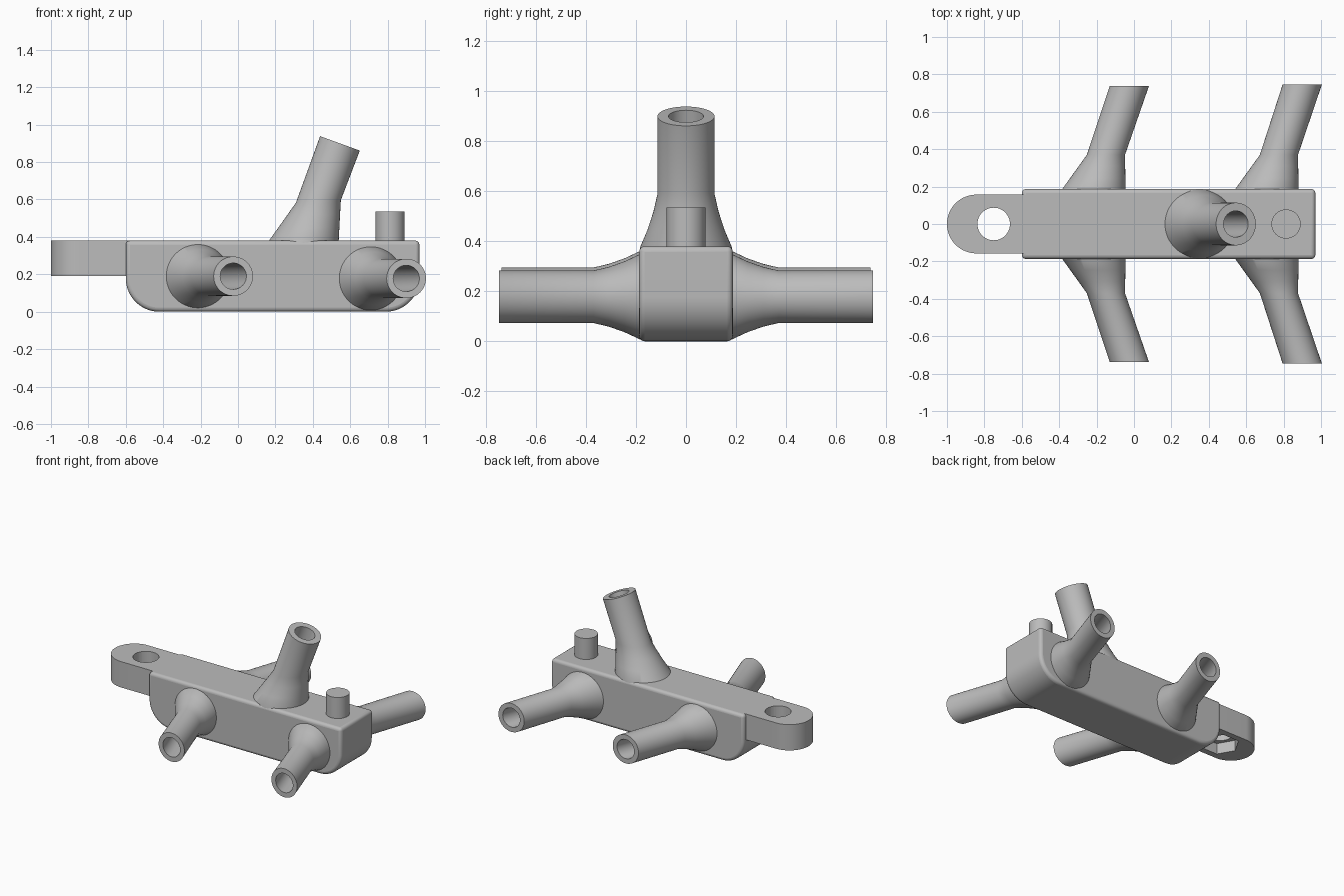
import bpy, bmesh
from math import sin, cos, pi, radians

if "Cube" in bpy.data.objects:
    bpy.data.objects.remove(bpy.data.objects["Cube"])

grey = bpy.data.materials.new("plain grey")
grey.use_nodes = True
colour = (0.5, 0.5, 0.5, 1)
grey.diffuse_color = colour
grey.node_tree.nodes["Principled BSDF"].inputs["Base Color"].default_value = colour


def finish(name, bm):
    bmesh.ops.recalc_face_normals(bm, faces=bm.faces)
    mesh = bpy.data.meshes.new(name)
    bm.to_mesh(mesh)
    bm.free()
    obj = bpy.data.objects.new(name, mesh)
    bpy.context.collection.objects.link(obj)
    mesh.materials.append(grey)
    return obj


def smooth(obj, angle=30):
    bpy.ops.object.select_all(action='DESELECT')
    obj.select_set(True)
    bpy.context.view_layer.objects.active = obj
    bpy.ops.object.shade_smooth_by_angle(angle=radians(angle))


def prism(name, outline, offset):
    """Extrude a closed outline of 3D points by an offset vector."""
    bm = bmesh.new()
    face = bm.faces.new([bm.verts.new(p) for p in outline])
    ext = bmesh.ops.extrude_face_region(bm, geom=[face])
    moved = [g for g in ext["geom"] if isinstance(g, bmesh.types.BMVert)]
    bmesh.ops.translate(bm, verts=moved, vec=offset)
    return finish(name, bm)


def arc(cx, cy, r, start, end, n):
    angles = [radians(start + (end - start) * i / n) for i in range(n + 1)]
    return [(cx + r * cos(a), cy + r * sin(a)) for a in angles]


def loft(name, rings, sides=64):
    """Skin rings given as (x, z, radius x, radius y, tilt), capping both ends."""
    bm = bmesh.new()
    loops = []
    for x, z, rx, ry, tilt in rings:
        a = radians(tilt)
        loops.append([bm.verts.new((x + rx * cos(t) * cos(a), ry * sin(t), z - rx * cos(t) * sin(a)))
                      for t in [2 * pi * i / sides for i in range(sides)]])
    for lo, hi in zip(loops, loops[1:]):
        for i in range(sides):
            j = (i + 1) % sides
            bm.faces.new((lo[i], lo[j], hi[j], hi[i]))
    bm.faces.new(loops[0])
    bm.faces.new(loops[-1])
    return finish(name, bm)


def flare(base, neck, dip=0.007):
    """Rings from base to neck with a slight waist."""
    rings = [base]
    for f in (0.33, 0.67):
        x, z, rx, ry, tilt = [b + (n - b) * f for b, n in zip(base, neck)]
        rings.append((x, z, rx, ry - dip, tilt))
    return rings + [neck]


# Body block with rounded lower ends and softened edges
top, half = 0.38, 0.187
profile = [(-0.6, top)] + arc(-0.42, 0.18, 0.18, 180, 270, 16)
profile += arc(0.79, 0.18, 0.18, 270, 360, 16) + [(0.97, top)]
body = prism("body", [(x, -half, z) for x, z in profile], (0, 2 * half, 0))
bevel = body.modifiers.new("soft edges", 'BEVEL')
bevel.width = 0.022
bevel.segments = 4
bevel.limit_method = 'ANGLE'
bevel.angle_limit = radians(40)
smooth(body)

# Mounting tab with a round bolt hole and a hexagonal nut recess
outline = arc(-0.843, 0, 0.157, 90, 270, 32) + [(-0.56, -0.157), (-0.56, 0.157)]
tab = prism("mounting_tab", [(x, y, 0.19) for x, y in outline], (0, 0, 0.19))
for label, radius, sides, low, depth in (("bolt_hole_cutter", 0.087, 48, 0.1, 0.4),
                                         ("nut_recess_cutter", 0.13, 6, 0.1, 0.17)):
    ring = arc(-0.75, 0, radius, 0, 360, sides)[:-1]
    cutter = prism(label, [(x, y, low) for x, y in ring], (0, 0, depth))
    cutter.hide_render = True
    cutter.hide_viewport = True
    cut = tab.modifiers.new(label, 'BOOLEAN')
    cut.operation = 'DIFFERENCE'
    cut.object = cutter
smooth(tab)

# Two pairs of hollow side pipes, leaning towards +x
for place, x, height, reach in (("rear", 0, 0.19, 0.738), ("forward", 0.925, 0.178, 0.747)):
    for side, turn in (("right", 90), ("left", -90)):
        base = (x - 0.215, 0.185, 0.17, 0.17, 0)
        neck = (x - 0.15, 0.37, 0.102, 0.105, 0)
        rings = [(x - 0.215, 0.1, 0.17, 0.17, 0)] + flare(base, neck)
        rings += [(x - 0.025, reach, 0.105, 0.105, 0), (x - 0.025, reach, 0.07, 0.07, 0),
                  (x - 0.15, 0.37, 0.07, 0.07, 0), (x - 0.2, 0.12, 0.07, 0.07, 0)]
        pipe = loft(f"{place}_{side}_pipe", rings)
        pipe.location.z = height
        pipe.rotation_euler.x = radians(turn)
        smooth(pipe)

# Tilted hollow spout on top
base = (0.35, 0.375, 0.188, 0.184, 0)
neck = (0.43, 0.59, 0.12, 0.114, -3)
rings = [(0.35, 0.3, 0.188, 0.184, 0)] + flare(base, neck)
rings += [(0.545, 0.9, 0.113, 0.114, 20), (0.545, 0.9, 0.07, 0.07, 20),
          (0.435, 0.6, 0.07, 0.07, 20), (0.36, 0.35, 0.07, 0.07, 20)]
smooth(loft("top_spout", rings))

# Locating pin
smooth(loft("locating_pin", [(0.813, z, 0.078, 0.078, 0) for z in (0.3, 0.535)]))
